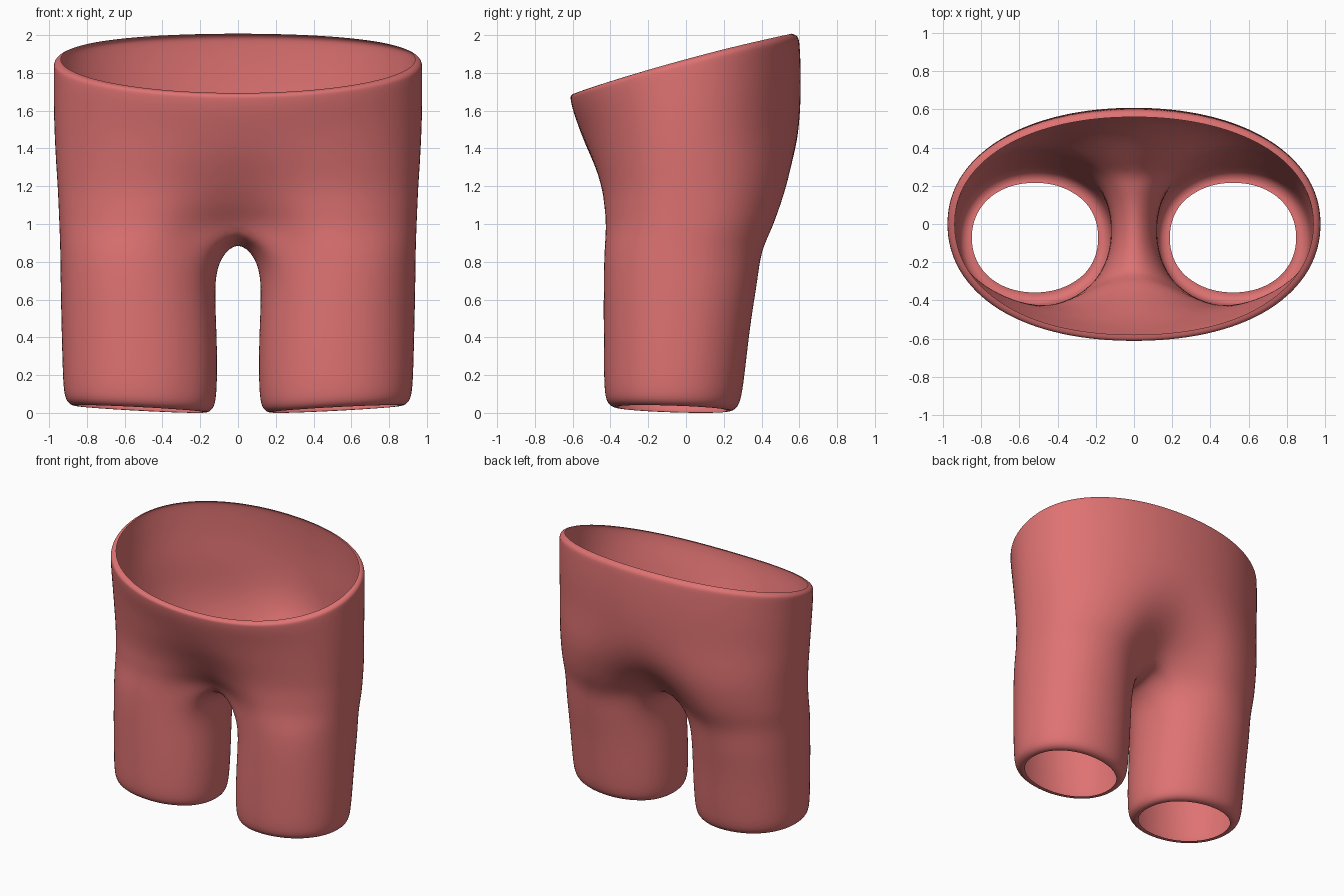
import bpy, bmesh, math

if "Cube" in bpy.data.objects:
    bpy.data.objects.remove(bpy.data.objects["Cube"])

# Outline by height: z, half width, front depth, back depth
OUTLINE = [(0.0, .925, .435, .29), (.2, .932, .438, .312), (.4, .937, .44, .337),
           (.6, .942, .44, .36), (.8, .945, .44, .405), (1.0, .947, .44, .485),
           (1.2, .957, .46, .555), (1.4, .972, .53, .592), (1.6, .98, .602, .61),
           (1.72, .98, .625, .612), (1.9, .98, .625, .608), (2.0, .98, .62, .6)]
DENT = [(.98, .51), (1.1, .29), (1.2, .16), (1.35, .05), (1.5, 0)]
INNER = [(0, .112), (.3, .108), (.5, .115), (.72, .124)]
HALF = 8      # outer arc steps each way from the side
INSIDE = 7    # points across the crotch


def sample(table, z):
    if z <= table[0][0]:
        return table[0][1:]
    for a, b in zip(table, table[1:]):
        if z <= b[0]:
            t = (z - a[0]) / (b[0] - a[0])
            return tuple(p + (q - p) * t for p, q in zip(a[1:], b[1:]))
    return table[-1][1:]


def oval(angle, n):
    c, s = math.cos(angle), math.sin(angle)
    r = (abs(c) ** n + abs(s) ** n) ** (-1 / n)
    return c * r, s * r


def rim_height(y):
    return 1.85 + .263 * y + .022 * (1 - (y / .6) ** 2)


def torso_row(v, inset=0.0, lift=0.0):
    """Half outline from front centre to back centre; v=0 crotch, v=1 waist."""
    row = []
    for j in range(-HALF, HALF + 1):
        ang = j / HALF * math.pi / 2
        zr = rim_height(oval(ang, 2.1)[1] * .6)
        z = .98 + (zr - .98) * v
        w, f, b = sample(OUTLINE, z)
        low = max(0, min(1, (1.5 - z) / .5))
        c, s = oval(ang, 2.15 + .37 * low)
        x = 0.0 if abs(j) == HALF else c * (w - inset)
        y = s * ((b if s > 0 else f) * (1 + .1 * low) - inset)
        y *= 1 - sample(DENT, z)[0] * math.exp(-(x / .28) ** 2)
        row.append((x, y, z + lift))
    return row


def crotch_row():
    row = torso_row(0)
    front, back = row[0][1], row[-1][1]
    for k in range(1, INSIDE + 1):
        y = back + (front - back) * k / (INSIDE + 1)
        row.append((0.0, y, .915 + 1.2 * y * y))
    return row


def leg_row(z, inset=0.0, hem=0.0):
    """Closed leg outline; hem tilts the lower edge up towards the outside."""
    w, f, b = sample(OUTLINE, z)
    inner = sample(INNER, z)[0]
    cx, rx = (w + inner) / 2, (w - inner) / 2 - inset
    cy, ry = (b - f) / 2, (b + f) / 2 - inset
    turn = math.radians(135)
    angles = [j / HALF * turn for j in range(-HALF, HALF + 1)]
    angles += [turn + k / (INSIDE + 1) * math.pi / 2 for k in range(1, INSIDE + 1)]
    row = []
    for a in angles:
        c, s = oval(a, 2.15)
        row.append((cx + c * rx, cy + s * ry, z + hem * (.018 * c - .01 * s)))
    return row


def blend(p, q, txy, tz):
    return [(a[0] + (b[0] - a[0]) * txy, a[1] + (b[1] - a[1]) * txy,
             a[2] + (b[2] - a[2]) * tz) for a, b in zip(p, q)]


# Rows from the turned-in hem to the crotch, then up to the turned-in waistband
crotch, thigh = crotch_row(), leg_row(.7)
legs = [leg_row(.024, .074, 1), leg_row(.02, .05, 1), leg_row(.042, .014, 1),
        leg_row(.11, 0, .6), leg_row(.3), leg_row(.5), thigh,
        blend(crotch, thigh, .76, .42), crotch]
torso = [torso_row(v) for v in (.13, .25, .38, .54, .72, .88, .96)]
torso += [torso_row(.98, .003), torso_row(.995, .016, .001), torso_row(1.0, .038, .002)]

bm = bmesh.new()
leg_verts = [[bm.verts.new(p) for p in row] for row in legs]
torso_verts = [leg_verts[-1][:2 * HALF + 1]]
torso_verts += [[bm.verts.new(p) for p in row] for row in torso]
for lo, hi in zip(leg_verts, leg_verts[1:]):
    n = len(lo)
    for j in range(n):
        k = (j + 1) % n
        bm.faces.new((lo[j], lo[k], hi[k], hi[j]))
for lo, hi in zip(torso_verts, torso_verts[1:]):
    for j in range(2 * HALF):
        bm.faces.new((lo[j], lo[j + 1], hi[j + 1], hi[j]))
mesh = bpy.data.meshes.new("shorts")
bm.to_mesh(mesh)
bm.free()

shorts = bpy.data.objects.new("shorts", mesh)
bpy.context.collection.objects.link(shorts)
cloth = bpy.data.materials.new("soft_red_cloth")
cloth.diffuse_color = (.74, .17, .17, 1)
cloth.use_nodes = True
cloth.node_tree.nodes["Principled BSDF"].inputs["Base Color"].default_value = cloth.diffuse_color
mesh.materials.append(cloth)

# Mirror the half and smooth it
mirror = shorts.modifiers.new("mirror", 'MIRROR')
mirror.use_clip = True
mirror.merge_threshold = .0005
smooth = shorts.modifiers.new("smooth", 'SUBSURF')
smooth.levels = smooth.render_levels = 2

bpy.context.view_layer.objects.active = shorts
shorts.select_set(True)
for name in ("mirror", "smooth"):
    bpy.ops.object.modifier_apply(modifier=name)
low = min(v.co.z for v in mesh.vertices)
for v in mesh.vertices:
    v.co.z -= low
bpy.ops.object.shade_smooth_by_angle(angle=math.radians(40))
